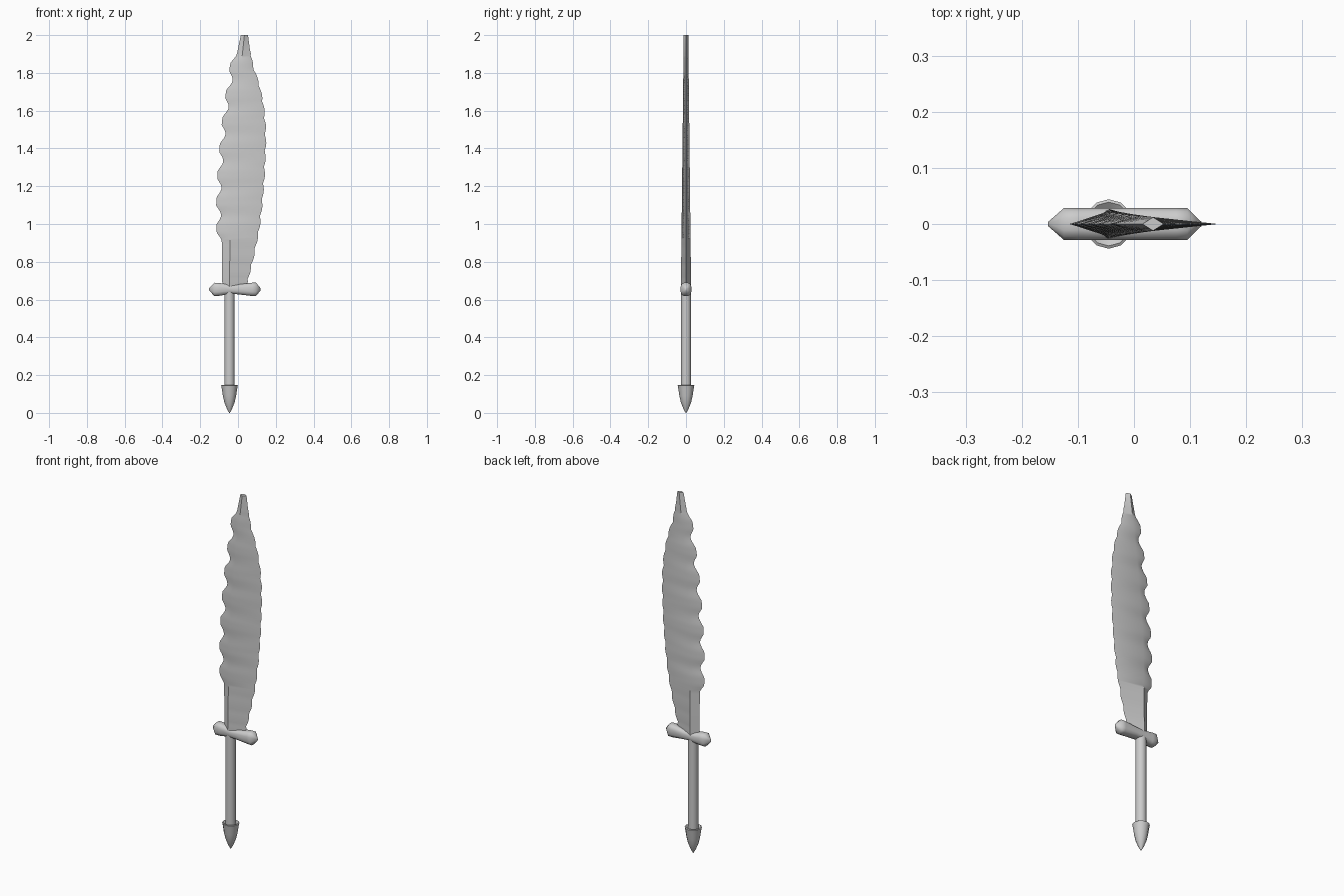
import bpy, bmesh, math

cube = bpy.data.objects.get("Cube")
if cube:
    bpy.data.objects.remove(cube, do_unlink=True)

steel = bpy.data.materials.new("pale_grey_steel")
steel.use_nodes = True
GREY = (0.6, 0.6, 0.6, 1)
steel.diffuse_color = GREY
steel.node_tree.nodes["Principled BSDF"].inputs["Base Color"].default_value = GREY

GRIP_X = -0.045


def skin(name, rings, angle):
    """Join equal-sized rings of points into a closed, smooth shaded object."""
    bm = bmesh.new()
    loops = [[bm.verts.new(p) for p in ring] for ring in rings]
    n = len(loops[0])
    for a, b in zip(loops, loops[1:]):
        for i in range(n):
            j = (i + 1) % n
            bm.faces.new((a[i], a[j], b[j], b[i]))
    bm.faces.new(loops[0])
    bm.faces.new(loops[-1])
    bmesh.ops.remove_doubles(bm, verts=bm.verts, dist=0.0001)
    bmesh.ops.recalc_face_normals(bm, faces=bm.faces)
    mesh = bpy.data.meshes.new(name)
    bm.to_mesh(mesh)
    bm.free()
    mesh.materials.append(steel)
    obj = bpy.data.objects.new(name, mesh)
    bpy.context.collection.objects.link(obj)
    bpy.ops.object.select_all(action='DESELECT')
    obj.select_set(True)
    bpy.context.view_layer.objects.active = obj
    bpy.ops.object.shade_smooth_by_angle(angle=math.radians(angle))
    return obj


def lathe(name, profile, sides=12):
    """Turn (radius, z) points about the grip axis."""
    turn = [2 * math.pi * i / sides for i in range(sides)]
    return skin(name, [[(GRIP_X + r * math.cos(t), r * math.sin(t), z) for t in turn]
                       for r, z in profile], 40)


def along(points, z):
    """Interpolate x along a list of (z, x) points."""
    for (z0, x0), (z1, x1) in zip(points, points[1:]):
        if z <= z1:
            return x0 + (x1 - x0) * (z - z0) / (z1 - z0)
    return points[-1][1]


# Blade: toothed spine, scalloped cutting edge, thin diamond section
SPINE = [(0.66, -0.083), (0.91, -0.086), (1.05, -0.09), (1.18, -0.088), (1.32, -0.079),
         (1.46, -0.068), (1.6, -0.052), (1.75, -0.03), (1.88, -0.01), (2.0, 0.015)]
EDGE = [(0.66, 0.045), (0.7, 0.053), (0.8, 0.08), (0.97, 0.115), (1.1, 0.13), (1.24, 0.142),
        (1.42, 0.15), (1.53, 0.148), (1.635, 0.138), (1.74, 0.115), (1.84, 0.082),
        (1.93, 0.062), (2.0, 0.053)]
RIDGE = [(0.66, GRIP_X), (1.2, -0.04), (1.6, -0.01), (2.0, 0.034)]
TOOTH, SCALLOP = 0.1425, 0.086


def blade_ring(z):
    left, right, mid = along(SPINE, z), along(EDGE, z), along(RIDGE, z)
    phase = (z - 0.905) / TOOTH
    if 0 < phase < 7:
        left -= 0.026 * min(1, 1.25 * math.sin(math.pi * (phase % 1)) ** 2)
    if 0.7 < z < 1.9:
        right -= 0.008 * (1 - abs(math.sin(math.pi * (z - 0.7) / SCALLOP)))
    thick = 0.027 - 0.015 * (z - 0.66) / 1.34
    return [(left, 0, z), (mid, -thick, z), (right, 0, z), (mid, thick, z)]


STEPS = 110
skin("blade", [blade_ring(0.66 + 1.34 * i / STEPS) for i in range(STEPS + 1)], 35)

# Guard: rounded bar, pinched where it meets the grip, with pointed ends
GUARD = [(-0.153, 0.004, 0.006), (-0.125, 0.029, 0.036), (-0.1, 0.029, 0.035),
         (-0.035, 0.029, 0.024), (0.0, 0.029, 0.027), (0.075, 0.029, 0.036),
         (0.095, 0.029, 0.036), (0.12, 0.004, 0.006)]


def guard_ring(x, half_y, half_z):
    ring = []
    for i in range(12):
        t = 2 * math.pi * (i + 0.5) / 12
        c, s = math.cos(t), math.sin(t)
        ring.append((x, half_y * math.copysign(abs(c) ** 0.7, c),
                     0.654 + half_z * math.copysign(abs(s) ** 0.7, s)))
    return ring


skin("guard", [guard_ring(*g) for g in GUARD], 50)

# Grip and pommel
lathe("grip", [(0.027, 0.13), (0.027, 0.65)])
lathe("pommel", [(0.002, 0.0), (0.014, 0.022), (0.027, 0.055), (0.035, 0.09),
                 (0.04, 0.125), (0.044, 0.145), (0.039, 0.148), (0.027, 0.138)])
